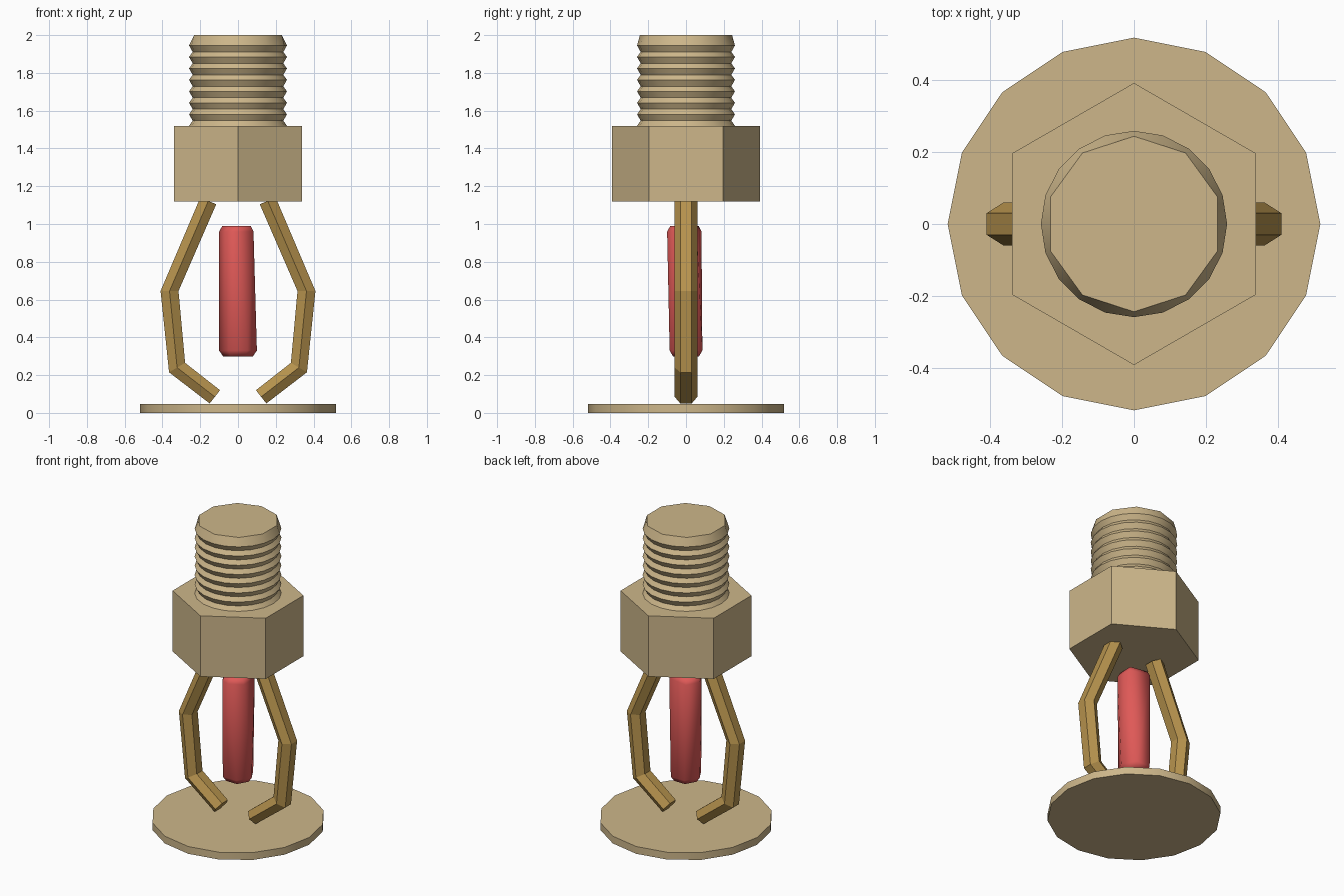
import bpy
import bmesh
from math import cos, sin, pi, radians

cube = bpy.data.objects.get("Cube")
if cube:
    bpy.data.objects.remove(cube, do_unlink=True)


def material(name, rgb):
    mat = bpy.data.materials.new(name)
    mat.use_nodes = True
    color = (*rgb, 1)
    mat.diffuse_color = color
    mat.node_tree.nodes["Principled BSDF"].inputs["Base Color"].default_value = color
    return mat


brass = material("pale brass", (0.61, 0.47, 0.255))
bronze = material("dark brass", (0.47, 0.29, 0.075))
red = material("red glass", (0.74, 0.10, 0.095))


def loft(name, rings, mat, smooth_angle=0):
    """Skin a stack of equal-length closed rings and cap both ends."""
    bm = bmesh.new()
    rows = [[bm.verts.new(p) for p in ring] for ring in rings]
    for low, high in zip(rows, rows[1:]):
        for i in range(len(low)):
            j = (i + 1) % len(low)
            bm.faces.new((low[i], low[j], high[j], high[i]))
    bm.faces.new(rows[0][::-1])
    bm.faces.new(rows[-1])
    bmesh.ops.recalc_face_normals(bm, faces=bm.faces)
    mesh = bpy.data.meshes.new(name)
    bm.to_mesh(mesh)
    bm.free()
    mesh.materials.append(mat)
    obj = bpy.data.objects.new(name, mesh)
    bpy.context.collection.objects.link(obj)
    if smooth_angle:
        bpy.ops.object.select_all(action="DESELECT")
        obj.select_set(True)
        bpy.context.view_layer.objects.active = obj
        bpy.ops.object.shade_smooth_by_angle(angle=radians(smooth_angle))
    return obj


def ring(radius, z, sides):
    angles = [pi / 2 + 2 * pi * i / sides for i in range(sides)]
    return [(radius * cos(a), radius * sin(a), z) for a in angles]


# Base plate and hexagonal nut
loft("deflector_plate", [ring(0.518, z, 16) for z in (0, 0.048)], brass, 30)
loft("hex_nut", [ring(0.392, z, 6) for z in (1.12, 1.52)], brass)

# Threaded neck: sharp crests and roots, ending in a ten-sided top
pitch = 0.0607
thread = []
for i in range(7):
    crest = 1.52 + pitch * i
    thread += [ring(0.259, crest, 20), ring(0.24, crest + 0.027, 20)]
thread.append(ring(0.259, 1.945, 20))
top = ring(0.244, 2.0, 20)
for i in range(1, 20, 2):
    top[i] = tuple((a + b) / 2 for a, b in zip(top[i - 1], top[(i + 1) % 20]))
thread.append(top)
loft("threaded_neck", thread, brass, 30)

# Bent frame arms with a six-sided section, mirrored left and right
outer = [(0.20, 1.139), (0.41, 0.645), (0.365, 0.215), (0.15, 0.05)]
inner = [(0.115, 1.105), (0.315, 0.645), (0.28, 0.265), (0.095, 0.12)]
for side, label in ((1, "left"), (-1, "right")):
    sections = []
    for (ox, oz), (ix, iz) in zip(outer, inner):
        mx, mz = (ox + ix) / 2, (oz + iz) / 2
        section = [(ox, -0.03, oz), (ox, 0.03, oz), (mx, 0.06, mz),
                   (ix, 0.03, iz), (ix, -0.03, iz), (mx, -0.06, mz)]
        sections.append([(side * x, y, z) for x, y, z in section])
    loft("frame_arm_" + label, sections, bronze)

# Red bulb: faceted rod, slightly twisted, with chamfered ends
low_angles = (180, 240, 300, 360, 420, 480)
high_angles = (180, 235, 270, 325, 395, 485)
bulb = []
for radius, z, angles in ((0.078, 0.298, low_angles), (0.1, 0.33, low_angles),
                          (0.1, 0.96, high_angles), (0.083, 0.99, high_angles)):
    bulb.append([(radius * cos(radians(a)), radius * sin(radians(a)), z) for a in angles])
loft("glass_bulb", bulb, red, 75)
